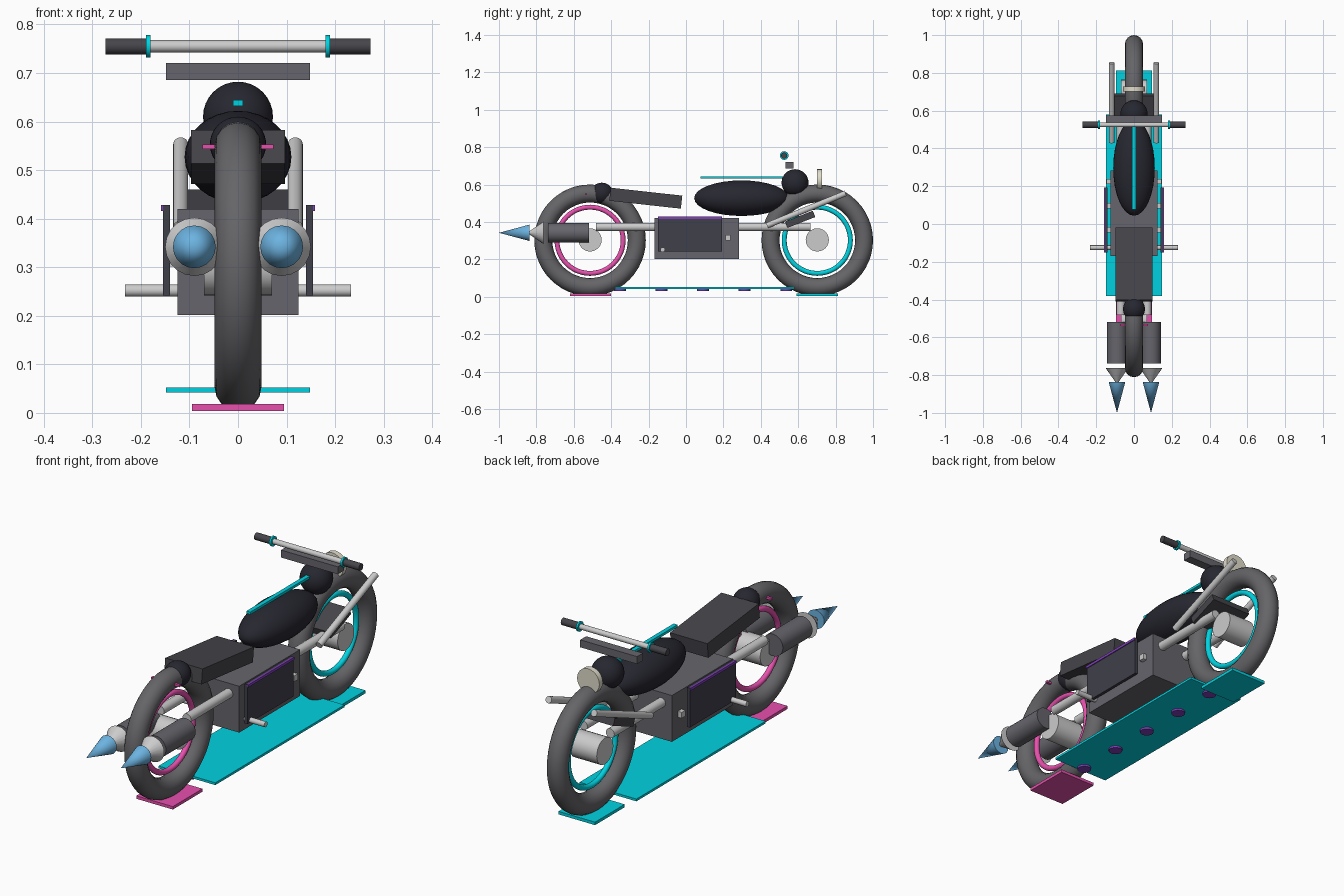
import bpy
from math import pi, radians, atan2, hypot

if "Cube" in bpy.data.objects:
    bpy.data.objects.remove(bpy.data.objects["Cube"])


def mat(name, r, g, b):
    m = bpy.data.materials.new(name)
    m.diffuse_color = (r, g, b, 1)
    m.use_nodes = True
    m.node_tree.nodes["Principled BSDF"].inputs["Base Color"].default_value = m.diffuse_color
    return m


RUBBER = mat("rubber", 0.13, 0.13, 0.14)
BLACK = mat("black", 0.02, 0.02, 0.03)
DARK = mat("dark_grey", 0.06, 0.06, 0.07)
BODY = mat("body_grey", 0.13, 0.13, 0.15)
PANEL = mat("panel_grey", 0.05, 0.05, 0.07)
METAL = mat("metal", 0.62, 0.62, 0.64)
CYAN = mat("cyan", 0.0, 0.65, 0.75)
PINK = mat("pink", 0.8, 0.08, 0.42)
PURPLE = mat("purple", 0.22, 0.05, 0.5)
BLUE = mat("flame_blue", 0.15, 0.45, 0.75)
CREAM = mat("lamp", 0.75, 0.72, 0.6)
ALONG_X = (0, pi / 2, 0)
TO_BACK = (pi / 2, 0, 0)     # local z points to -y


def finish(name, m):
    o = bpy.context.object
    o.name = name
    o.data.materials.append(m)
    bpy.ops.object.shade_smooth_by_angle(angle=radians(32))
    return o


def box(name, m, loc, size, tilt=0):
    bpy.ops.mesh.primitive_cube_add(size=1, location=loc, rotation=(tilt, 0, 0))
    bpy.context.object.scale = size
    return finish(name, m)


def cyl(name, m, loc, r, depth, rot=(0, 0, 0), n=24):
    bpy.ops.mesh.primitive_cylinder_add(vertices=n, radius=r, depth=depth, location=loc, rotation=rot)
    return finish(name, m)


def cone(name, m, loc, r1, r2, depth):
    bpy.ops.mesh.primitive_cone_add(vertices=20, radius1=r1, radius2=r2, depth=depth,
                                    location=loc, rotation=TO_BACK)
    return finish(name, m)


def ball(name, m, loc, radii):
    bpy.ops.mesh.primitive_uv_sphere_add(segments=32, ring_count=16, radius=1, location=loc)
    bpy.context.object.scale = radii
    return finish(name, m)


def ring(name, m, loc, major, minor):
    bpy.ops.mesh.primitive_torus_add(major_segments=48, minor_segments=16, major_radius=major,
                                     minor_radius=minor, location=loc, rotation=ALONG_X)
    return finish(name, m)


# Wheels, each with a glowing rim and a hover pad
for side, y, pad_y, glow in (("rear", -0.513, -0.51, PINK), ("front", 0.702, 0.702, CYAN)):
    ring(side + "_tyre", RUBBER, (0, y, 0.302), 0.25, 0.048)
    ring(side + "_rim", glow, (0, y, 0.302), 0.177, 0.013)
    cyl(side + "_hub", METAL, (0, y, 0.304), 0.062, 0.14, ALONG_X)
    box(side + "_hover_pad", glow, (0, pad_y, 0.011), (0.19, 0.22, 0.014))

# Underglow plate and emitters
box("underglow_plate", CYAN, (0, 0.1, 0.047), (0.296, 0.96, 0.011))
for i in range(5):
    cyl(f"underglow_emitter_{i}", PURPLE, (0, -0.353 + 0.222 * i, 0.039), 0.031, 0.014)

# Power unit, seat and bodywork
box("power_unit", BODY, (0, 0.057, 0.311), (0.25, 0.453, 0.218))
box("seat", DARK, (0, -0.215, 0.527), (0.194, 0.385, 0.07), -0.11)
ball("tail_cowl", BLACK, (0, -0.45, 0.553), (0.058, 0.06, 0.057))
box("tail_light", PINK, (0, -0.535, 0.548), (0.146, 0.012, 0.01))
ball("tank", BLACK, (0, 0.297, 0.527), (0.11, 0.253, 0.095))
ball("nose_cowl", BLACK, (0, 0.583, 0.61), (0.072, 0.072, 0.072))
box("tank_light_strip", CYAN, (0, 0.3, 0.638), (0.02, 0.445, 0.012))
box("front_fender", DARK, (0, 0.61, 0.414), (0.21, 0.16, 0.036), 0.37)

# Headlight, console and handlebar
cyl("headlight", CREAM, (0, 0.714, 0.624), 0.058, 0.026, TO_BACK)
box("console", BODY, (0, 0.553, 0.703), (0.296, 0.044, 0.035))
cyl("handlebar", METAL, (0, 0.525, 0.755), 0.0125, 0.38, ALONG_X)

# Paired parts
fork_dy, fork_dz = 0.42, 0.172
for s, side in ((-1, "left"), (1, "right")):
    cyl(side + "_grip", DARK, (s * 0.229, 0.525, 0.755), 0.0165, 0.088, ALONG_X)
    cyl(side + "_grip_ring", CYAN, (s * 0.185, 0.525, 0.755), 0.023, 0.009, ALONG_X)
    cyl(side + "_fork", METAL, (s * 0.118, 0.643, 0.467), 0.0155, hypot(fork_dy, fork_dz),
        (-atan2(fork_dy, fork_dz), 0, 0))
    cyl(side + "_frame_rail", METAL, (s * 0.07, 0.092, 0.373), 0.022, 1.145, TO_BACK)
    box(side + "_side_panel", PANEL, (s * 0.147, 0.021, 0.335), (0.014, 0.342, 0.186))
    box(side + "_panel_light", PURPLE, (s * 0.154, 0.021, 0.422), (0.009, 0.342, 0.012))
    for i, y in enumerate((0.225, 0.097, -0.03)):
        box(f"{side}_panel_mount_{i}", METAL, (s * 0.134, y, 0.315), (0.022, 0.028, 0.028))
    cyl(side + "_foot_peg", METAL, (s * 0.175, -0.125, 0.252), 0.0125, 0.115, ALONG_X)
    # Thruster: barrel, nozzle cone and flame
    cyl(side + "_thruster", BODY, (s * 0.09, -0.628, 0.342), 0.052, 0.22, TO_BACK)
    cone(side + "_nozzle", METAL, (s * 0.09, -0.8, 0.342), 0.06, 0.008, 0.075)
    cone(side + "_flame", BLUE, (s * 0.09, -0.918, 0.342), 0.044, 0, 0.164)
